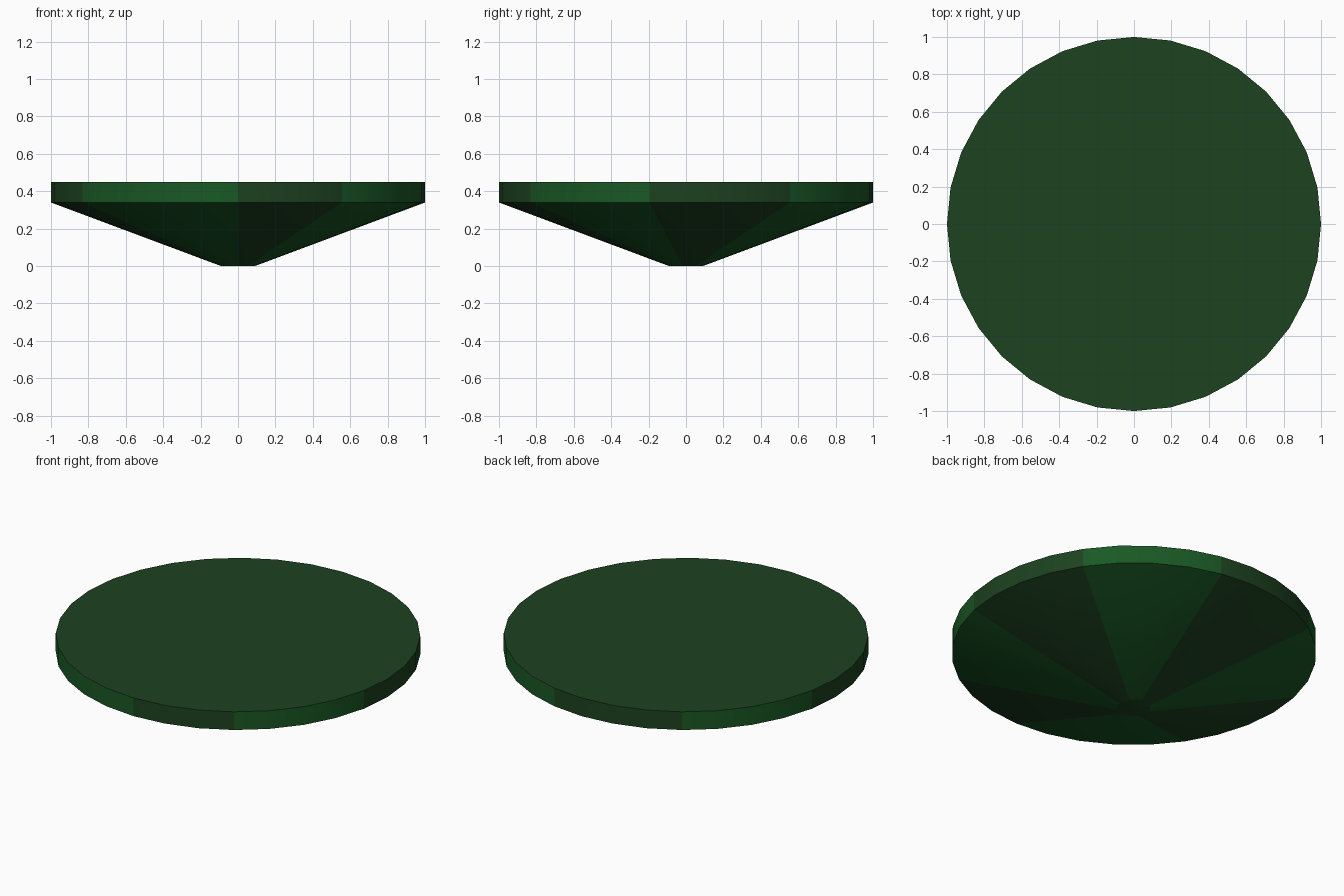
import bpy, bmesh, math

if "Cube" in bpy.data.objects:
    bpy.data.objects.remove(bpy.data.objects["Cube"])

SIDES = 32
PROFILE = [(0.09, 0.0), (1.0, 0.34), (1.0, 0.45)]   # radius, height
# face-index ranges of the vivid stripes around the body
STRIPES = [(3, 7), (11, 15), (19, 24), (27, 31)]


def material(name, rgb):
    m = bpy.data.materials.new(name)
    m.diffuse_color = (*rgb, 1)
    m.use_nodes = True
    m.node_tree.nodes["Principled BSDF"].inputs["Base Color"].default_value = m.diffuse_color
    return m


bm = bmesh.new()
rings = [[bm.verts.new((r * math.cos(2 * math.pi * i / SIDES),
                        r * math.sin(2 * math.pi * i / SIDES), z))
          for i in range(SIDES)] for r, z in PROFILE]

# cone underside and rim, striped
for low, high in zip(rings, rings[1:]):
    for i in range(SIDES):
        j = (i + 1) % SIDES
        f = bm.faces.new((low[i], low[j], high[j], high[i]))
        f.material_index = int(any(a <= i < b for a, b in STRIPES))

# flat tip and flat top
bm.faces.new(rings[0][::-1])
bm.faces.new(rings[-1])

mesh = bpy.data.meshes.new("striped_dish")
bm.to_mesh(mesh)
bm.free()
mesh.materials.append(material("dark_green", (0.012, 0.054, 0.014)))
mesh.materials.append(material("vivid_green", (0.010, 0.098, 0.018)))
dish = bpy.data.objects.new("striped_dish", mesh)
bpy.context.collection.objects.link(dish)

# smooth round the rim, sharp at the edges
bpy.context.view_layer.objects.active = dish
dish.select_set(True)
bpy.ops.object.shade_smooth_by_angle(angle=math.radians(30))
